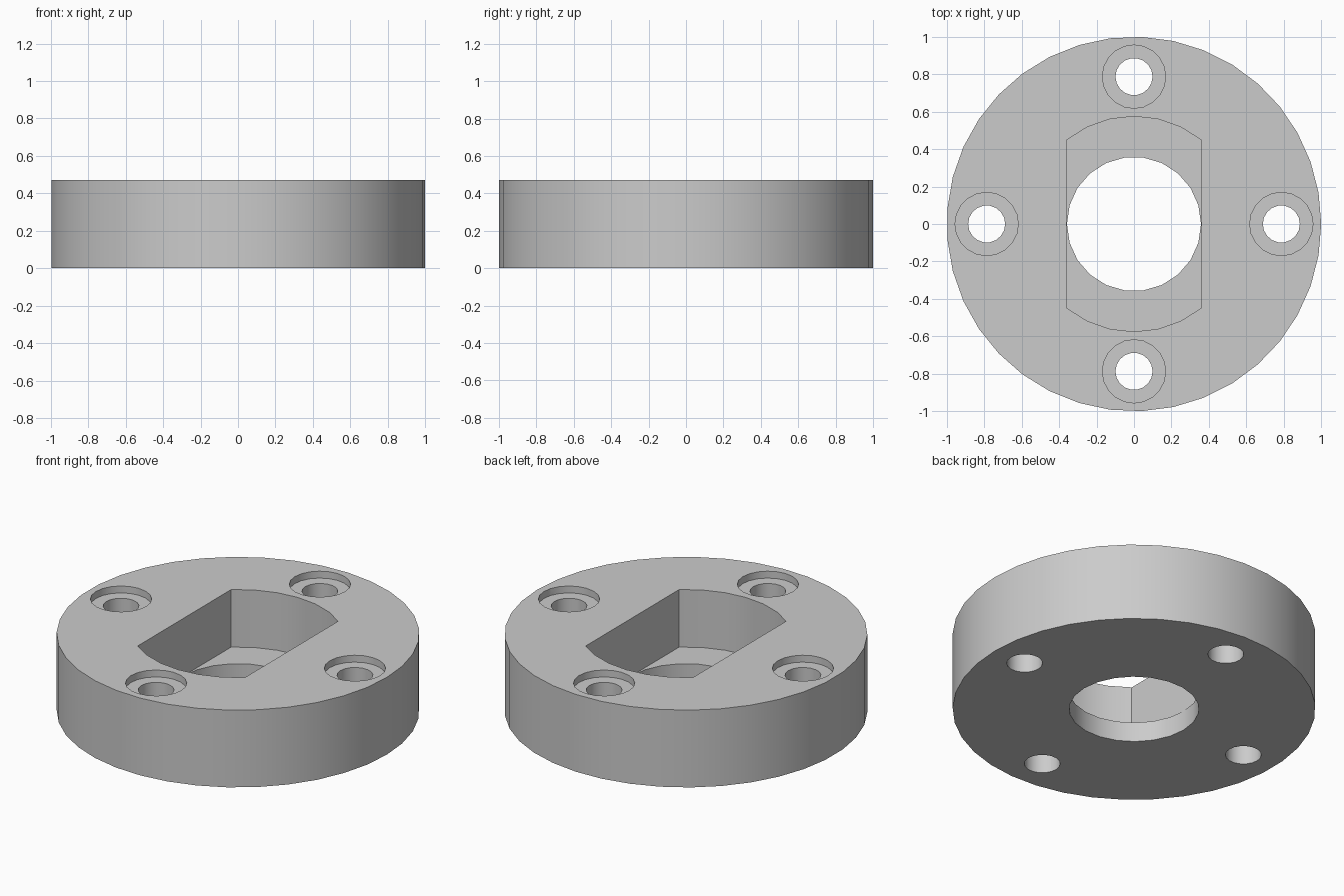
import bpy, bmesh, math

HEIGHT = 0.47
FLOOR = 0.12          # underside of the keyed pocket
BOLT_RADIUS = 0.787   # bolt circle

cube = bpy.data.objects.get("Cube")
if cube:
    bpy.data.objects.remove(cube, do_unlink=True)

metal = bpy.data.materials.new("plain_grey")
metal.use_nodes = True
grey = (0.6, 0.6, 0.6, 1)
metal.diffuse_color = grey
metal.node_tree.nodes["Principled BSDF"].inputs["Base Color"].default_value = grey


def circle(radius, sides, cx=0, cy=0):
    step = math.tau / sides
    return [(cx + radius * math.cos(i * step), cy + radius * math.sin(i * step))
            for i in range(sides)]


def prism(name, outline, bottom, top):
    """Extrude a flat outline between two heights."""
    bm = bmesh.new()
    face = bm.faces.new([bm.verts.new((x, y, bottom)) for x, y in outline])
    extruded = bmesh.ops.extrude_face_region(bm, geom=[face])["geom"]
    for v in extruded:
        if isinstance(v, bmesh.types.BMVert):
            v.co.z = top
    bmesh.ops.recalc_face_normals(bm, faces=bm.faces)
    mesh = bpy.data.meshes.new(name)
    bm.to_mesh(mesh)
    bm.free()
    mesh.materials.append(metal)
    obj = bpy.data.objects.new(name, mesh)
    bpy.context.collection.objects.link(obj)
    return obj


# Round flange body
flange = prism("flange", circle(1, 37), 0, HEIGHT)

# Pocket with two straight sides and two arched ends
half_angle = math.asin(0.36 / 0.575)
arc = [half_angle * (1 - i / 3) for i in range(7)]
pocket = [(0.575 * math.sin(a), 0.575 * math.cos(a)) for a in arc]
pocket += [(-x, -y) for x, y in pocket]
cutters = [prism("pocket_cutter", pocket, FLOOR, HEIGHT + 0.1)]

# Central through hole
cutters.append(prism("bore_cutter", circle(0.358, 22), -0.1, FLOOR + 0.1))

# Four counterbored bolt holes
for i in range(4):
    cx = BOLT_RADIUS * math.cos(i * math.pi / 2)
    cy = BOLT_RADIUS * math.sin(i * math.pi / 2)
    cutters.append(prism("recess_cutter", circle(0.169, 20, cx, cy), HEIGHT - 0.042, HEIGHT + 0.1))
    cutters.append(prism("bolt_hole_cutter", circle(0.099, 18, cx, cy), -0.1, HEIGHT + 0.1))

# Cut everything out of the body
bpy.ops.object.select_all(action="DESELECT")
bpy.context.view_layer.objects.active = flange
flange.select_set(True)
for cutter in cutters:
    cutter.hide_render = True
    mod = flange.modifiers.new("cut", "BOOLEAN")
    mod.operation = "DIFFERENCE"
    mod.solver = "EXACT"
    mod.object = cutter
    bpy.ops.object.modifier_apply(modifier=mod.name)
    bpy.data.objects.remove(cutter, do_unlink=True)

bpy.ops.object.shade_smooth_by_angle(angle=math.radians(30))
